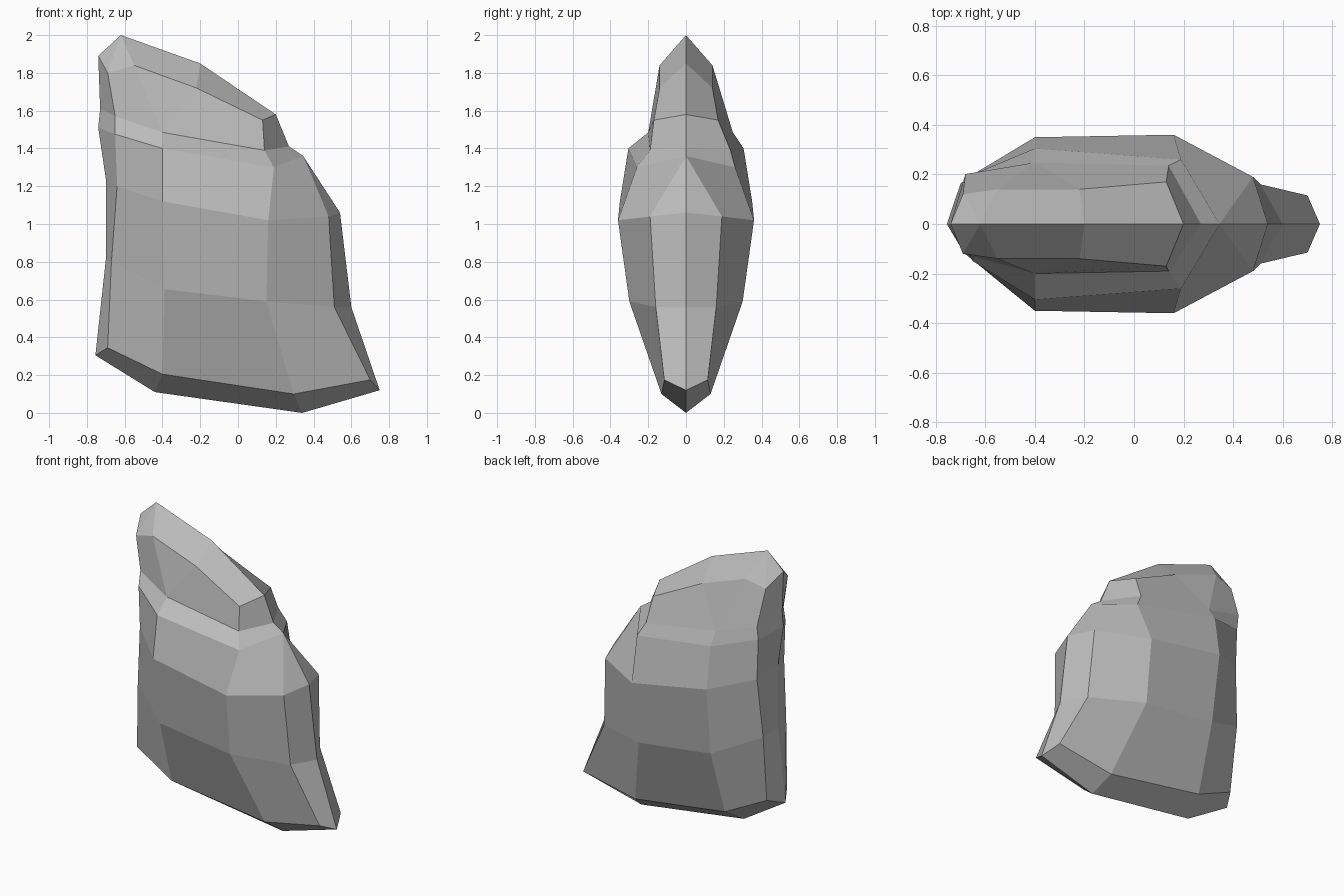
import bpy
import bmesh

cube = bpy.data.objects.get("Cube")
if cube:
    bpy.data.objects.remove(cube, do_unlink=True)

# Single stone colour
stone = bpy.data.materials.new("grey_stone")
stone.use_nodes = True
colour = (0.5, 0.5, 0.5, 1)
stone.diffuse_color = colour
stone.node_tree.nodes["Principled BSDF"].inputs["Base Color"].default_value = colour


def on_centre(points):
    """Turn (x, z) pairs into points on the middle plane."""
    return [(x, 0, z) for x, z in points]


# Vertical edge profiles, from the bottom bevel up to the cap rim
left_end = on_centre([(-.755, .305), (-.7, .81), (-.7, 1.24),
                      (-.74, 1.51), (-.73, 1.61), (-.74, 1.89)])
left_corner = [(-.69, .11, .345), (-.67, .13, .8), (-.64, .15, 1.2),
               (-.65, .15, 1.475), (-.65, .13, 1.57), (-.69, .12, 1.8)]
left_face = [(-.4, .15, .205), (-.39, .29, .655), (-.4, .35, 1.12),
             (-.4, .305, 1.4), (-.4, .2, 1.485), (-.55, .14, 1.84)]
right_face = [(.295, .13, .1), (.15, .3, .59), (.16, .36, 1.02),
              (.19, .26, 1.3), (.14, .19, 1.39), (.13, .17, 1.55)]
right_end = on_centre([(.75, .12), (.6, .56), (.54, 1.06),
                       (.345, 1.36), (.27, 1.41), (.2, 1.58)])
# The right corner runs out into the end ridge at the shoulder
right_corner = [(.7, .115, .175), (.51, .16, .56), (.48, .19, 1.04)] + right_end[3:]
# The cap rim gains one point between the two broad edges
rim_middle = left_face[:-1] + [(-.22, .14, 1.72)]

# Centre ridges closing the underside and the top
keel_left, keel_middle, keel_right = left_end[0], (-.44, 0, .11), (.34, 0, 0)
keel = [keel_left, keel_left, keel_middle, keel_middle, keel_right,
        right_end[0], right_end[0]]
peak, slope = (-.62, 0, 2), (-.2, 0, 1.85)
crest = [peak, peak, peak, slope, right_end[-1], right_end[-1], right_end[-1]]

columns = [left_end, left_corner, left_face, rim_middle,
           right_face, right_corner, right_end]
columns = [[low] + column + [high]
           for low, column, high in zip(keel, columns, crest)]


def place(point, side, column, row):
    """Put a profile point on the front (-1) or the fuller back (+1)."""
    x, y, z = point
    if side > 0 and row == 5:
        y *= 1.24          # wider ledge behind the cap
    if side > 0 and column == 1 and 1 < row < 6:
        x, y = x - .03, y * 1.25   # squarer back corner
    return x, side * y, z


def add_half(bm, side):
    grid = [[bm.verts.new(place(p, side, c, r)) for r, p in enumerate(column)]
            for c, column in enumerate(columns)]
    for a, b in zip(grid, grid[1:]):
        for r in range(len(a) - 1):
            bm.faces.new((a[r], b[r], b[r + 1], a[r + 1]))


# Weld the two halves; repeated profile points collapse into triangles
bm = bmesh.new()
for side in (-1, 1):
    add_half(bm, side)
bmesh.ops.remove_doubles(bm, verts=bm.verts, dist=.0005)
bmesh.ops.dissolve_degenerate(bm, edges=bm.edges, dist=.0005)
bmesh.ops.recalc_face_normals(bm, faces=bm.faces)

mesh = bpy.data.meshes.new("rock")
bm.to_mesh(mesh)
bm.free()
mesh.materials.append(stone)
rock = bpy.data.objects.new("rock", mesh)
bpy.context.collection.objects.link(rock)
